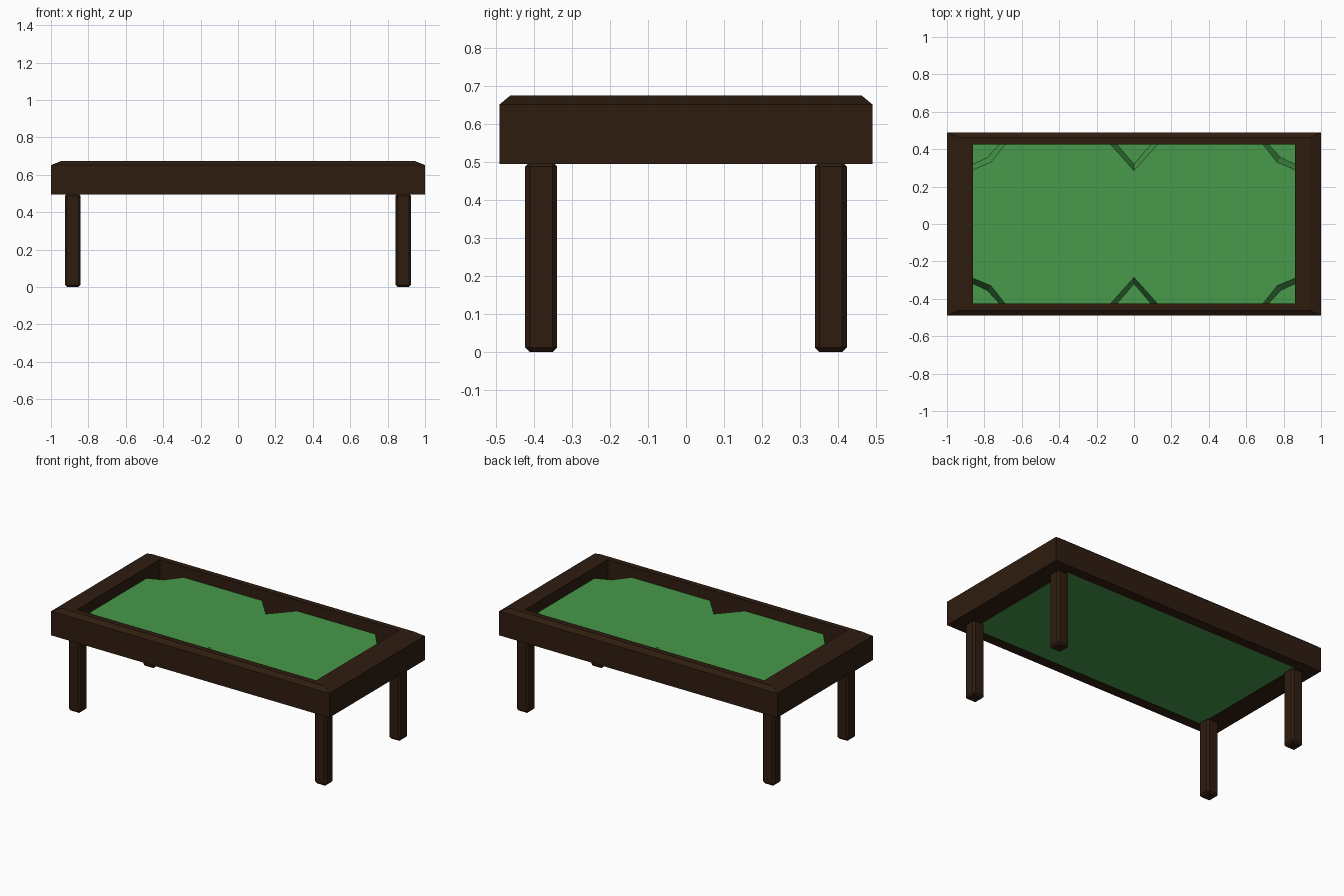
import bpy, bmesh
from mathutils import Matrix

if "Cube" in bpy.data.objects:
    bpy.data.objects.remove(bpy.data.objects["Cube"])


def material(name, color):
    m = bpy.data.materials.new(name)
    m.diffuse_color = (*color, 1)
    m.use_nodes = True
    m.node_tree.nodes["Principled BSDF"].inputs["Base Color"].default_value = m.diffuse_color
    return m


wood = material("dark_wood", (0.028, 0.012, 0.005))
green = material("green_felt", (0.065, 0.32, 0.07))


def finish(name, bm, mat):
    bmesh.ops.recalc_face_normals(bm, faces=bm.faces)
    me = bpy.data.meshes.new(name)
    bm.to_mesh(me)
    bm.free()
    me.materials.append(mat)
    ob = bpy.data.objects.new(name, me)
    bpy.context.collection.objects.link(ob)
    return ob


def add_ring(bm, pts, z):
    return [bm.verts.new((x, y, z)) for x, y in pts]


def bridge(bm, a, b):
    n = len(a)
    for i in range(n):
        j = (i + 1) % n
        bm.faces.new((a[i], a[j], b[j], b[i]))


def rect(x, y):
    return [(-x, -y), (x, -y), (x, y), (-x, y)]


# Frame: rectangular rings swept around the rail section
bm = bmesh.new()
section = [(1, 0.49, 0.495), (1, 0.49, 0.652), (0.942, 0.462, 0.675),
           (0.86, 0.425, 0.675), (0.86, 0.425, 0.495)]
rings = [add_ring(bm, rect(x, y), z) for x, y, z in section]
for i in range(len(rings)):
    bridge(bm, rings[i], rings[(i + 1) % len(rings)])
finish("table_frame", bm, wood)


# Playing bed: thin slab with a raised top notched by six sloped pockets
def pocket_outline(quarter):
    q1 = quarter
    q2 = [(-x, y) for x, y in reversed(quarter[:-1])]
    half = q1 + q2
    return half + [(-x, -y) for x, y in half]


def bed_ring(pts, z):
    return add_ring(bm, pocket_outline(pts), z)


bm = bmesh.new()
slab_low = add_ring(bm, rect(0.86, 0.425), 0.497)
slab_top = add_ring(bm, rect(0.86, 0.425), 0.52)
bm.faces.new(slab_low)
bm.faces.new(slab_top)
bridge(bm, slab_low, slab_top)
low = bed_ring([(0.86, 0.32), (0.785, 0.355), (0.72, 0.425), (0.09, 0.425), (0, 0.32)], 0.52)
top = bed_ring([(0.86, 0.29), (0.765, 0.33), (0.69, 0.425), (0.125, 0.425), (0, 0.285)], 0.605)
bridge(bm, low, top)
bm.faces.new(top)
finish("playing_bed", bm, green)

# Legs: square posts with chamfered edges
for sx, side in ((-1, "left"), (1, "right")):
    for sy, end in ((-1, "front"), (1, "back")):
        bm = bmesh.new()
        bmesh.ops.create_cube(bm, size=1, matrix=Matrix.Translation((0.884 * sx, 0.381 * sy, 0.25))
                              @ Matrix.Diagonal((0.084, 0.084, 0.5, 1)))
        bmesh.ops.bevel(bm, geom=bm.edges[:], offset=0.012, segments=1, affect='EDGES')
        finish(f"{end}_{side}_leg", bm, wood)
